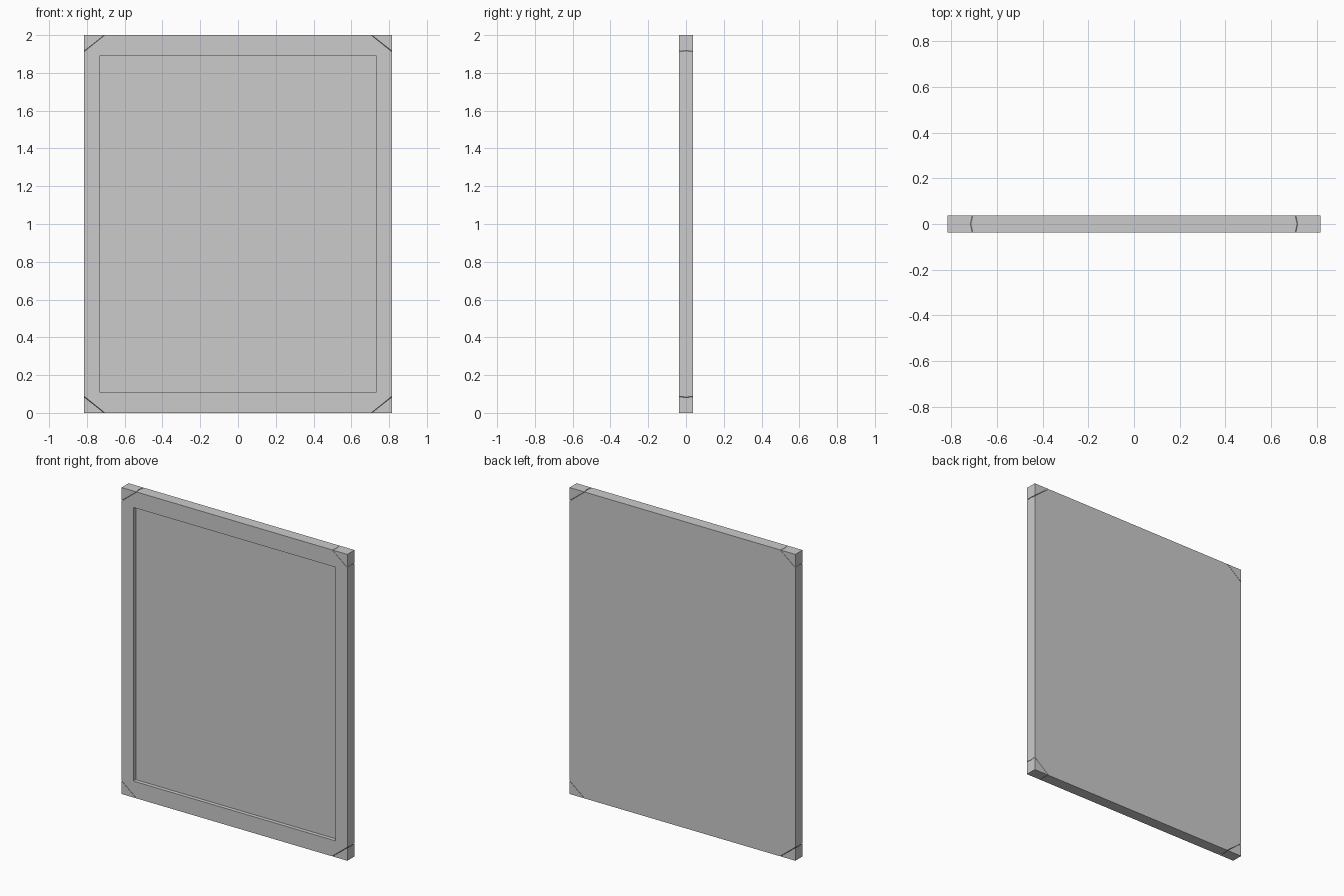
import bpy, bmesh

if "Cube" in bpy.data.objects:
    bpy.data.objects.remove(bpy.data.objects["Cube"])

W, H, D = 0.815, 1.0, 0.037       # half width, half height, half depth
IX, IZ = 0.73, 0.893              # half size of the front opening
FLOOR_Y = -0.012                  # recessed panel plane
# (y, corner cut along x, corner cut along z): front, middle, back
SECTIONS = [(-D, 0.110, 0.088), (0.0, 0.102, 0.084), (D, 0.110, 0.088)]
GAP = 0.003                       # thin seam beside each corner cap


def finish(bm, name):
    bmesh.ops.recalc_face_normals(bm, faces=bm.faces)
    me = bpy.data.meshes.new(name)
    bm.to_mesh(me)
    bm.free()
    ob = bpy.data.objects.new(name, me)
    bpy.context.collection.objects.link(ob)
    return ob


def add_loop(bm, pts, y):
    return [bm.verts.new((x, y, z + H)) for x, z in pts]


def bridge(bm, a, b):
    n = len(a)
    for i in range(n):
        j = (i + 1) % n
        bm.faces.new((a[i], a[j], b[j], b[i]))


def octagon(cx, cz):
    return [(W - cx, H), (W, H - cz), (W, cz - H), (W - cx, -H),
            (cx - W, -H), (-W, cz - H), (-W, H - cz), (cx - W, H)]


# Frame: cut-corner shell with a rectangular opening in front
bm = bmesh.new()
loops = [add_loop(bm, octagon(cx, cz), y) for y, cx, cz in SECTIONS]
for a, b in zip(loops, loops[1:]):
    bridge(bm, a, b)
bm.faces.new(loops[-1])
opening = [(IX, IZ), (IX, -IZ), (-IX, -IZ), (-IX, IZ)]
lip = add_loop(bm, opening, -D)
bed = add_loop(bm, opening, FLOOR_Y)
bridge(bm, lip, bed)
bm.faces.new(bed)
front = loops[0]
for k in range(4):
    a, b = front[2 * k], front[2 * k + 1]
    c = front[(2 * k + 2) % 8]
    bm.faces.new((a, b, lip[k]))
    bm.faces.new((b, c, lip[(k + 1) % 4], lip[k]))
finish(bm, "frame")

# Corner caps: small triangular blocks filling the four cut corners
for sx, side in ((1, "right"), (-1, "left")):
    for sz, end in ((1, "top"), (-1, "bottom")):
        bm = bmesh.new()
        caps = []
        for y, cx, cz in SECTIONS:
            pts = [(W, H), (W - cx + GAP, H), (W, H - cz + GAP)]
            caps.append(add_loop(bm, [(sx * x, sz * z) for x, z in pts], y))
        for a, b in zip(caps, caps[1:]):
            bridge(bm, a, b)
        bm.faces.new(caps[0])
        bm.faces.new(caps[-1])
        finish(bm, f"corner_cap_{end}_{side}")
